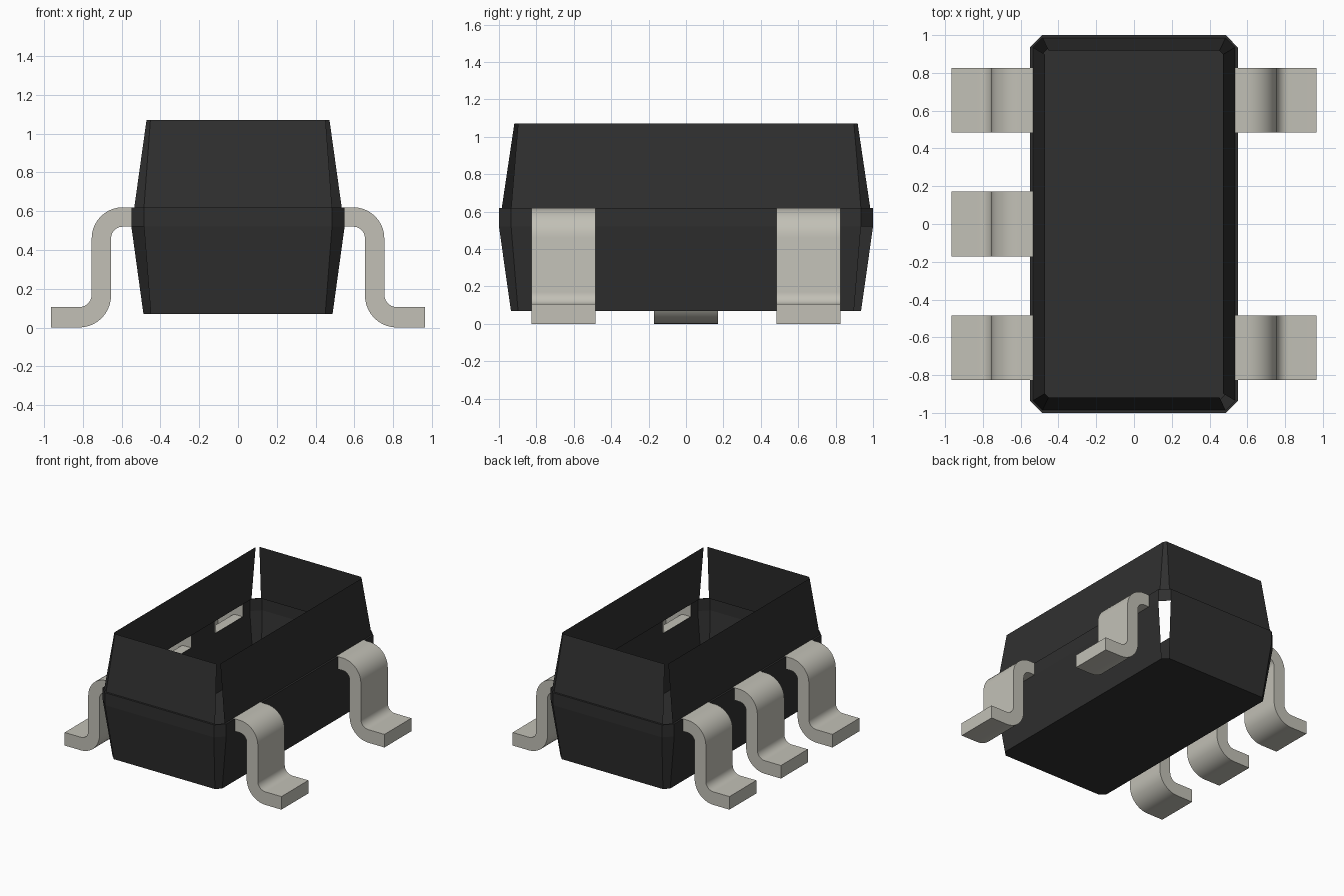
import bpy, bmesh, math

if "Cube" in bpy.data.objects:
    bpy.data.objects.remove(bpy.data.objects["Cube"], do_unlink=True)


def material(name, rgb):
    m = bpy.data.materials.new(name)
    m.use_nodes = True
    color = (*rgb, 1.0)
    m.diffuse_color = color
    bsdf = next(n for n in m.node_tree.nodes if n.type == 'BSDF_PRINCIPLED')
    bsdf.inputs["Base Color"].default_value = color
    bsdf.inputs["Roughness"].default_value = 0.6
    return m


BLACK = material("black_plastic", (0.029, 0.029, 0.029))
METAL = material("tinned_metal", (0.54, 0.53, 0.47))


def finish(bm, name, mat):
    bmesh.ops.remove_doubles(bm, verts=bm.verts, dist=0.0005)
    bmesh.ops.recalc_face_normals(bm, faces=bm.faces)
    mesh = bpy.data.meshes.new(name)
    bm.to_mesh(mesh)
    bm.free()
    mesh.materials.append(mat)
    ob = bpy.data.objects.new(name, mesh)
    bpy.context.collection.objects.link(ob)
    return ob


def octagon(hx, hy, c, z):
    """Rectangle with chamfered corners; side 0 is +x, odd sides are corners."""
    pts = [(hx, -hy + c), (hx, hy - c), (hx - c, hy), (-hx + c, hy),
           (-hx, hy - c), (-hx, -hy + c), (-hx + c, -hy), (hx - c, -hy)]
    return [(x, y, z) for x, y in pts]


def add_face(bm, pts):
    bm.faces.new([bm.verts.new(p) for p in pts])


def strip(bm, low, high, skip=()):
    for i in range(8):
        if i not in skip:
            j = (i + 1) % 8
            add_face(bm, (low[i], low[j], high[j], high[i]))


# Key outlines of the shell
floor = octagon(0.488, 0.936, 0.038, 0.07)
band_low = octagon(0.55, 1.0, 0.065, 0.52)
band_high = octagon(0.55, 1.0, 0.065, 0.62)
ledge = octagon(0.535, 0.985, 0.05, 0.62)
rim = octagon(0.472, 0.918, 0.02, 1.07)

LEG_HALF = 0.171
LEGS = {1: (-0.655, 0.655), -1: (-0.655, 0.0, 0.655)}

# Lower shell with floor, two diagonal corners open
bm = bmesh.new()
add_face(bm, floor[::-1])
strip(bm, floor, band_low, skip=(1, 5))
finish(bm, "lower_body", BLACK)

# Upper shell, open at the top and at the other two corners
bm = bmesh.new()
strip(bm, ledge, rim, skip=(3, 7))
finish(bm, "upper_body", BLACK)

# Middle band and its ledge, interrupted where the leads pass through
bm = bmesh.new()
strip(bm, band_low, band_high, skip=(0, 4))
strip(bm, band_high, ledge, skip=(0, 4))
for side, centres in LEGS.items():
    cuts = [-0.935]
    for y in centres:
        cuts += [y - LEG_HALF, y + LEG_HALF]
    cuts.append(0.935)
    xo, xi = side * 0.55, side * 0.535
    for a, b in zip(cuts[::2], cuts[1::2]):
        add_face(bm, ((xo, a, 0.52), (xo, b, 0.52), (xo, b, 0.62), (xo, a, 0.62)))
        add_face(bm, ((xo, a, 0.62), (xo, b, 0.62), (xi, b, 0.62), (xi, a, 0.62)))
finish(bm, "middle_band", BLACK)


# Gull-wing leads
def arc(cx, cz, r, start, end, steps=10):
    return [(cx + r * math.cos(math.radians(start + (end - start) * i / steps)),
             cz + r * math.sin(math.radians(start + (end - start) * i / steps)))
            for i in range(steps + 1)]


outer = [(0.535, 0.62)] + arc(0.595, 0.46, 0.16, 90, 0) \
    + arc(0.82, 0.17, 0.065, 180, 270) + [(0.965, 0.105)]
inner = [(0.535, 0.52)] + arc(0.595, 0.46, 0.06, 90, 0) \
    + arc(0.82, 0.165, 0.165, 180, 270) + [(0.965, 0.0)]


def make_leg(name, side, y):
    bm = bmesh.new()
    a, b = y - LEG_HALF, y + LEG_HALF

    def p(point, yy):
        return (side * point[0], yy, point[1])

    for o0, o1, i0, i1 in zip(outer, outer[1:], inner, inner[1:]):
        add_face(bm, (p(o0, a), p(o1, a), p(o1, b), p(o0, b)))
        add_face(bm, (p(i0, a), p(i0, b), p(i1, b), p(i1, a)))
        for yy in (a, b):
            add_face(bm, (p(o0, yy), p(o1, yy), p(i1, yy), p(i0, yy)))
    # Toe end; the inner end stays open inside the body
    add_face(bm, (p(outer[-1], a), p(inner[-1], a), p(inner[-1], b), p(outer[-1], b)))
    ob = finish(bm, name, METAL)
    bpy.ops.object.select_all(action='DESELECT')
    ob.select_set(True)
    bpy.context.view_layer.objects.active = ob
    bpy.ops.object.shade_smooth_by_angle(angle=math.radians(30))


for side, centres in LEGS.items():
    for y in centres:
        place = "front" if y < 0 else "back" if y > 0 else "middle"
        make_leg(f"{'left' if side > 0 else 'right'}_{place}_leg", side, y)
